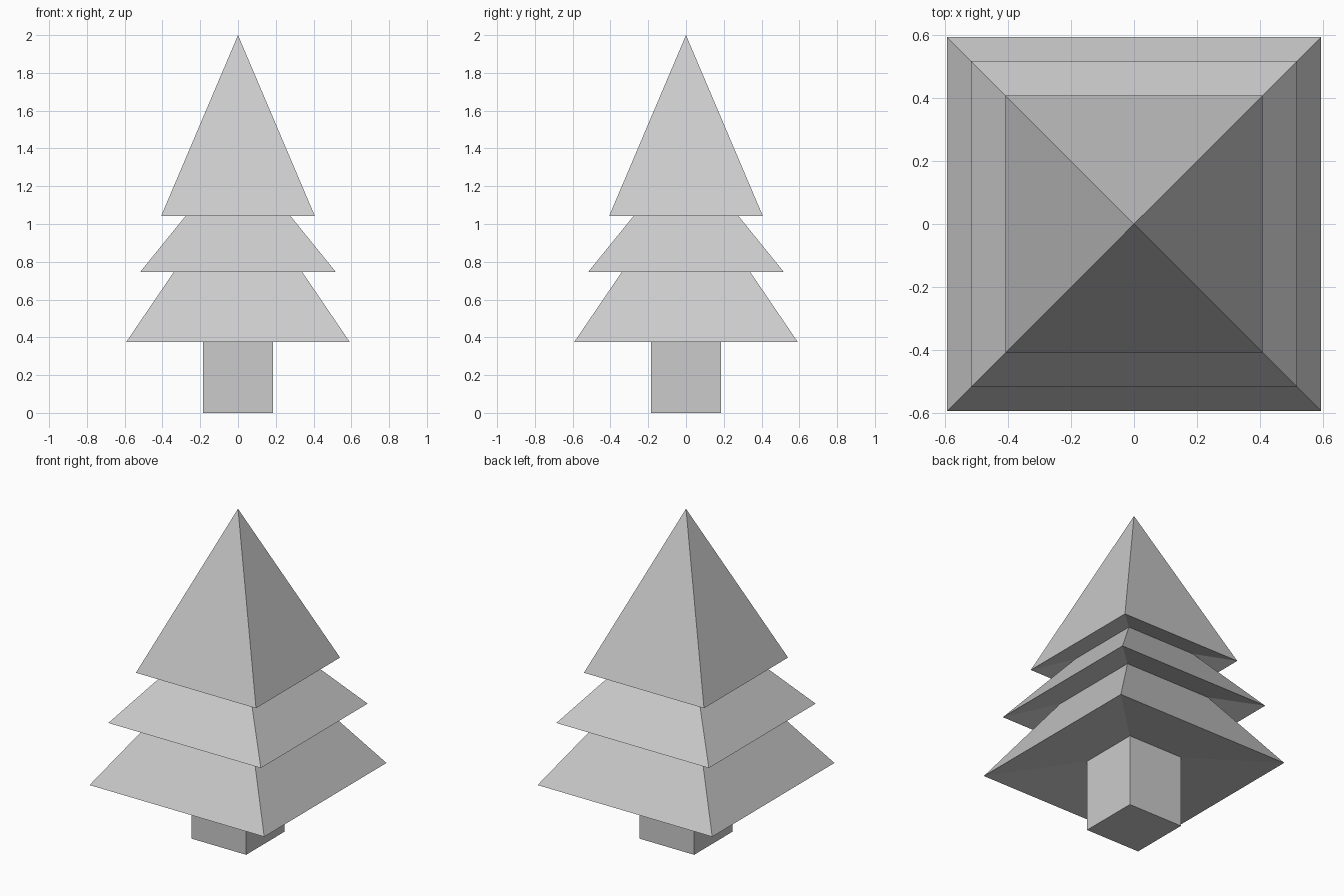
import bpy
import bmesh

cube = bpy.data.objects.get("Cube")
if cube:
    bpy.data.objects.remove(cube, do_unlink=True)

grey = bpy.data.materials.new("plain grey")
grey.use_nodes = True
colour = (0.6, 0.6, 0.6, 1)
grey.diffuse_color = colour
grey.node_tree.nodes["Principled BSDF"].inputs["Base Color"].default_value = colour


def square_lathe(name, profile):
    """Sweep a (half width, height) profile around four square corners."""
    bm = bmesh.new()
    rings = []
    for half, z in profile:
        if half == 0:
            rings.append([bm.verts.new((0, 0, z))] * 4)
        else:
            rings.append([bm.verts.new((sx * half, sy * half, z))
                          for sx, sy in ((-1, -1), (1, -1), (1, 1), (-1, 1))])
    for low, high in zip(rings, rings[1:]):
        for i in range(4):
            j = (i + 1) % 4
            corners = dict.fromkeys((low[i], low[j], high[j], high[i]))
            bm.faces.new(list(corners))
    # Square base under the trunk
    if profile[0][1] == 0:
        bm.faces.new(rings[0][::-1])
    mesh = bpy.data.meshes.new(name)
    bm.to_mesh(mesh)
    bm.free()
    mesh.materials.append(grey)
    obj = bpy.data.objects.new(name, mesh)
    bpy.context.collection.objects.link(obj)
    return obj


# Seams where each part meets the next
trunk_top = (0.185, 0.44)
lower_top = (0.292, 0.816)
middle_top = (0.231, 1.10)

# Each tier runs from its sloping underside, out to the rim, then up
square_lathe("trunk", [(0.185, 0), trunk_top])
square_lathe("lower_branches", [trunk_top, (0.592, 0.375), lower_top])
square_lathe("middle_branches", [lower_top, (0.517, 0.747), middle_top])
square_lathe("top_branches", [middle_top, (0.407, 1.042), (0, 2)])
